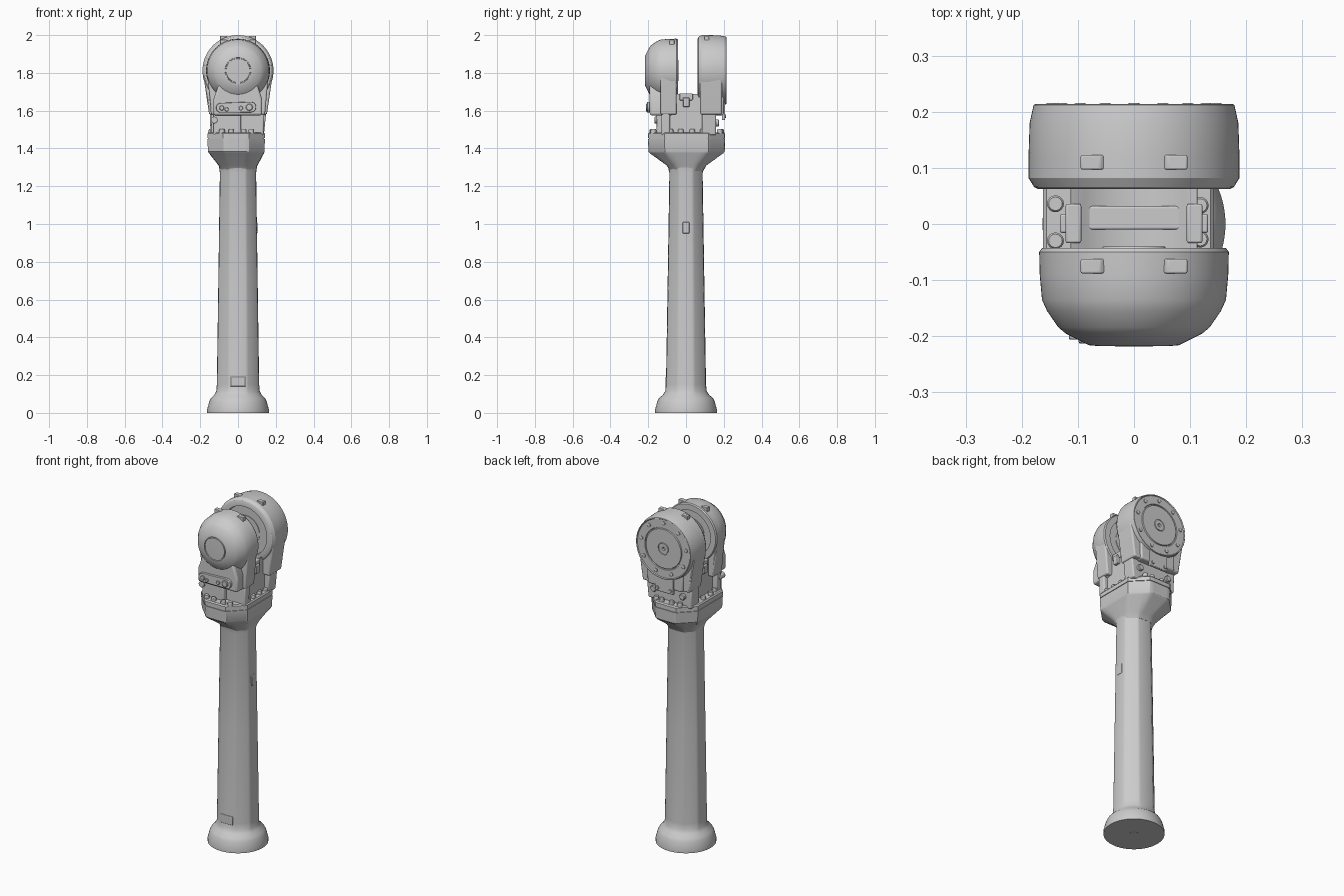
import bpy, bmesh
from math import sin, cos, pi, radians, hypot, sqrt

AXIS_Z = 1.812
SEG = 72


def finish(bm, name, bevel=0.0, angle=30):
    bmesh.ops.recalc_face_normals(bm, faces=bm.faces)
    me = bpy.data.meshes.new(name)
    bm.to_mesh(me)
    bm.free()
    ob = bpy.data.objects.new(name, me)
    bpy.context.collection.objects.link(ob)
    if bevel:
        m = ob.modifiers.new("bevel", "BEVEL")
        m.width, m.segments, m.limit_method = bevel, 3, "ANGLE"
    bpy.ops.object.select_all(action="DESELECT")
    ob.select_set(True)
    bpy.context.view_layer.objects.active = ob
    bpy.ops.object.shade_smooth_by_angle(angle=radians(angle))
    return ob


def skin(name, rings, bevel=0.0, angle=30):
    """Join successive closed rings of points and cap both ends."""
    bm = bmesh.new()
    vs = [[bm.verts.new(p) for p in ring] for ring in rings]
    n = len(vs[0])
    for a, b in zip(vs, vs[1:]):
        for i in range(n):
            bm.faces.new((a[i], a[(i + 1) % n], b[(i + 1) % n], b[i]))
    bm.faces.new(vs[0])
    bm.faces.new(vs[-1])
    return finish(bm, name, bevel, angle)


def revolve(name, profile, x=0, z=AXIS_Z, seg=SEG):
    """Profile of (radius, y) turned about a line along y."""
    return skin(name, [[(x + r * cos(2 * pi * i / seg), y, z + r * sin(2 * pi * i / seg))
                        for i in range(seg)] for r, y in profile])


def prism(name, outline, y0, y1, bevel=0.008):
    return skin(name, [[(x, y, z) for x, z in outline] for y in (y0, y1)], bevel)


def box(name, x0, x1, y0, y1, z0, z1, bevel=0.004):
    return prism(name, [(x0, z0), (x1, z0), (x1, z1), (x0, z1)], y0, y1, bevel)


def section(z, hx, hy, octo=0.0, d=0.27, cx=0.0, cy=0.0):
    """Horizontal ring blending from an ellipse to a chamfered rectangle."""
    ring = []
    for i in range(96):
        a = 2 * pi * i / 96
        c, s = cos(a), sin(a)
        re = 1 / hypot(c / hx, s / hy)
        ro = min(hx / max(abs(c), 1e-6), hy / max(abs(s), 1e-6), d / (abs(c) + abs(s)))
        r = re + (ro - re) * octo
        ring.append((cx + r * c, cy + r * s, z))
    return ring


def bolt(name, x, y, z, r, h):
    """Upright round-headed bolt."""
    skin(name, [[(x + k * r * cos(pi * i / 8), y + k * r * sin(pi * i / 8), z + t * h)
                 for i in range(16)] for k, t in ((1, 0), (1, 0.8), (0.8, 1))])


# foot and tapering column
skin("column", [section(z, hx, hy, o, d) for z, hx, hy, o, d in (
    (0, .163, .163, 0, 1), (.02, .163, .163, 0, 1), (.06, .152, .152, 0, 1),
    (.078, .143, .143, 0, 1), (.095, .126, .123, 0, 1), (.115, .115, .11, .3, .16),
    (.15, .112, .106, .6, .155), (.7, .104, .097, .6, .144), (1.27, .096, .088, .6, .132),
    (1.30, .1, .095, .6, .14))])
# hole in the underside of the foot
bolt("foot_plug", 0, 0, -.0005, .025, .002)
# shallow pads on the column
box("front_pad", -.04, .04, -.109, -.09, .14, .19, .004)
for z in (.46, .98):
    box("side_pad", .09, .103, -.018, .018, z - .03, z + .03, .004)

# shoulder flare and the two-layer flange
skin("shoulder", [section(z, hx, hy, o, d, cx, .003) for z, hx, hy, o, d, cx in (
    (1.28, .094, .088, .6, .132, 0), (1.31, .103, .105, .8, .16, 0),
    (1.375, .146, .195, 1, .255, -.008), (1.385, .15, .202, 1, .265, -.009),
    (1.45, .152, .204, 1, .27, -.01))])
skin("flange_gasket", [section(z, .148, .2, 1, .264, -.01, .003) for z in (1.445, 1.46)])
skin("flange", [section(z, hx, hy, 1, d, -.01, .003) for z, hx, hy, d in (
    (1.455, .152, .204, .27), (1.478, .152, .204, .27), (1.485, .146, .198, .262))])
for sy in (-1, 1):
    for x, y in ((-.14, .033), (-.13, .085), (.12, .085), (.118, .03),
                 (-.085, .175), (-.035, .182), (.03, .182), (.07, .175)):
        bolt("flange_bolt", x, .003 + sy * y, 1.48, .015, .022)

# front joint housing: domed outside, recessed inside
revolve("front_housing", [
    (.035, -.06), (.035, -.047), (.085, -.047), (.085, -.06), (.125, -.06), (.13, -.043),
    (.164, -.043), (.169, -.05), (.168, -.09), (.164, -.135), (.155, -.155), (.135, -.184),
    (.122, -.195), (.08, -.216), (.069, -.217), (.068, -.211), (.064, -.211),
    (.063, -.217), (.03, -.218)])
# back joint housing with stepped outer cover
revolve("back_housing", [
    (.04, .085), (.04, .072), (.09, .072), (.09, .085), (.14, .085), (.145, .062),
    (.170, .062), (.178, .066), (.188, .082), (.188, .12), (.186, .18), (.179, .212),
    (.176, .214), (.172, .209), (.124, .209), (.122, .204), (.117, .204), (.115, .211),
    (.035, .211), (.034, .207), (.031, .207), (.03, .212), (.010, .212), (.009, .2)])
# inner ring of the bearing on each side
revolve("front_bearing", [(.03, -.06), (.03, -.04), (.055, -.04), (.06, -.05)])
revolve("back_bearing", [(.03, .085), (.03, .066), (.055, .066), (.06, .08)])
for i in range(9):
    a = 2 * pi * i / 9 + pi / 2
    revolve("cover_bolt", [(.011, .205), (.011, .214), (.008, .2155)],
            .149 * cos(a), AXIS_Z + .149 * sin(a), 12)


def neck(r, w, zb):
    """Disc outline running tangentially into a tapered neck."""
    arc = [(r * cos(radians(t)), AXIS_Z + r * sin(radians(t))) for t in range(-10, 191, 8)]
    arc.append((-arc[0][0], arc[0][1]))
    return arc + [(-w, zb), (w, zb)]


# front neck
prism("front_neck", neck(.164, .143, 1.58), -.135, -.05)
prism("front_neck_face", [(-.095, 1.76), (.095, 1.76), (.128, 1.66), (.128, 1.575),
                          (-.13, 1.575), (-.13, 1.66)], -.192, -.07, .012)
prism("front_leg", [(-.14, 1.6), (.14, 1.6), (.135, 1.47), (-.143, 1.47)], -.13, -.085)
box("front_rib", -.13, .015, -.155, -.1, 1.47, 1.6, .008)
# back neck
prism("back_neck", neck(.185, .153, 1.58), .075, .19)
prism("back_neck_face", [(-.12, 1.72), (.12, 1.72), (.115, 1.575), (-.115, 1.575)],
      .15, .2, .01)
prism("back_leg", [(-.15, 1.6), (.15, 1.6), (.137, 1.47), (-.145, 1.47)], .085, .16)
box("back_panel", -.06, .06, .19, .207, 1.55, 1.66)
for sx in (-1, 1):
    revolve("panel_bolt", [(.01, .2), (.01, .21), (.008, .212)], sx * .042, 1.57, 12)
    revolve("lower_bolt", [(.018, .15), (.018, .172), (.014, .176)], sx * .095, 1.535, 16)
revolve("front_lower_bolt", [(.018, -.11), (.018, -.165), (.013, -.168)], -.125, 1.55, 16)

# saddle between the arms, hollowed round the joint axis
hollow = [(.11 - .022 * i, AXIS_Z - sqrt(.165 ** 2 - (.11 - .022 * i) ** 2)) for i in range(11)]
prism("saddle", [(-.113, 1.47), (.113, 1.47), (.113, 1.69)] + hollow + [(-.113, 1.69)],
      -.1, .1, .003)
# hose clamp strip lying in the saddle
box("clamp_bar", -.1, .1, -.01, .032, 1.63, 1.668)
for sx in (-1, 1):
    box("clamp_end", sx * .108 - .014, sx * .108 + .014, -.034, .036, 1.655, 1.692)
    box("clamp_foot", sx * .12 - .012, sx * .12 + .012, -.016, .018, 1.62, 1.67)

# bolted plate across the front neck
caps = [(.068 + .028 * cos(radians(t)), 1.619 + .028 * sin(radians(t))) for t in range(-90, 91, 15)]
caps += [(-.09 + .026 * cos(radians(t)), 1.615 + .026 * sin(radians(t))) for t in range(90, 271, 15)]
prism("front_plate", caps, -.206, -.18, .003)
for x, z, r in ((-.086, 1.614, .013), (-.06, 1.607, .011), (.015, 1.613, .011), (.06, 1.618, .019)):
    revolve("plate_bolt", [(r, -.2), (r, -.21), (r * .8, -.213)], x, z, 16)

# lifting lugs on top of both housings
for name, y, top in (("front_lug", -.075, 1.976), ("back_lug", .11, 1.996)):
    for sx in (-1, 1):
        prism(name, [(sx * .02, top - .03), (sx * .095, top - .06), (sx * .095, top),
                     (sx * .06, top)], y - .013, y + .013, .003)
